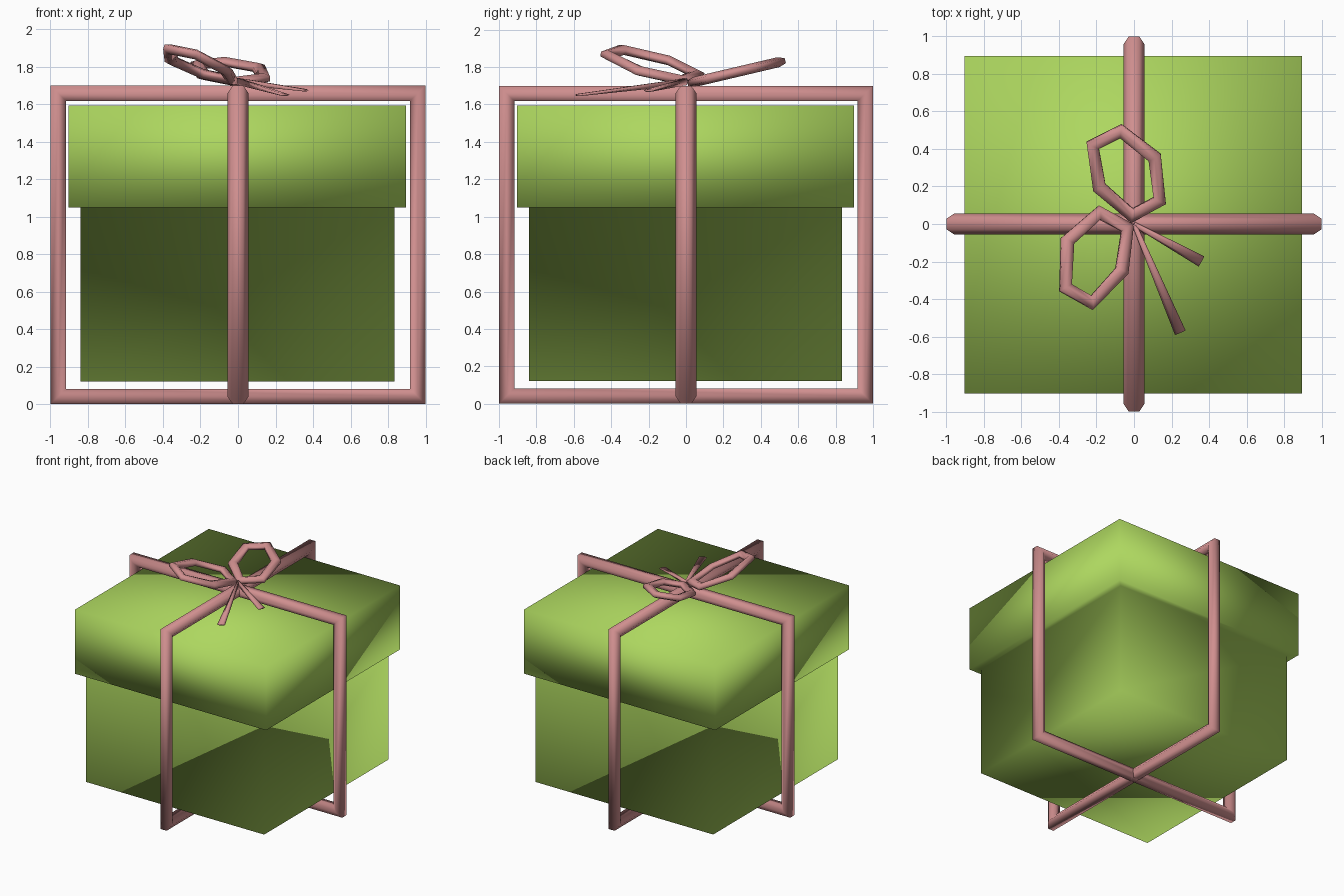
import bpy, bmesh, math
from mathutils import Vector

if "Cube" in bpy.data.objects:
    bpy.data.objects.remove(bpy.data.objects["Cube"])


def material(name, color):
    m = bpy.data.materials.new(name)
    m.diffuse_color = (*color, 1)
    m.use_nodes = True
    m.node_tree.nodes["Principled BSDF"].inputs["Base Color"].default_value = m.diffuse_color
    return m


GREEN = material("leaf green", (0.42, 0.68, 0.115))
PINK = material("ribbon pink", (0.63, 0.275, 0.275))

# six-sided ribbon cross-section: (across, in-plane)
HEX = [(1, 0), (0.5, 1), (-0.5, 1), (-1, 0), (-0.5, -1), (0.5, -1)]


def build(name, rings, mat, closed=False):
    """Skin a list of vertex rings into a smooth object."""
    bm = bmesh.new()
    vs = [[bm.verts.new(p) for p in r] for r in rings]
    n = len(vs[0])
    pairs = list(zip(vs, vs[1:]))
    if closed:
        pairs.append((vs[-1], vs[0]))
    else:
        bm.faces.new(vs[0])
        bm.faces.new(vs[-1])
    for a, b in pairs:
        for i in range(n):
            j = (i + 1) % n
            bm.faces.new((a[i], a[j], b[j], b[i]))
    bmesh.ops.recalc_face_normals(bm, faces=bm.faces)
    for f in bm.faces:
        f.smooth = True
    me = bpy.data.meshes.new(name)
    bm.to_mesh(me)
    bm.free()
    me.materials.append(mat)
    ob = bpy.data.objects.new(name, me)
    bpy.context.collection.objects.link(ob)
    return ob


def band(name, path, width, depth):
    """Closed ribbon band swept round a polygon, mitred at the corners."""
    pts = [Vector(p) for p in path]
    k = len(pts)
    c = sum(pts, Vector()) / k
    nrm = sum(((pts[i] - c).cross(pts[(i + 1) % k] - c) for i in range(k)),
              Vector()).normalized()
    rings = []
    for i, p in enumerate(pts):
        d1 = (p - pts[i - 1]).normalized()
        d2 = (pts[(i + 1) % k] - p).normalized()
        m = (d1 - d2).normalized()
        if m.dot(p - c) < 0:
            m = -m
        rings.append([p + nrm * (w * width) + m * (d * depth) for w, d in HEX])
    return build(name, rings, PINK, closed=True)


def tail(name, start, end):
    """Loose ribbon end, narrow at the knot and flat and wide at the tip."""
    a, b = Vector(start), Vector(end)
    side = (b - a).cross(Vector((0, 0, 1))).normalized()
    up = side.cross(b - a).normalized()
    rings = [[p + side * (w * sw) + up * (d * sd) for w, d in HEX]
             for p, sw, sd in ((a, 0.012, 0.018), (b, 0.031, 0.006))]
    return build(name, rings, PINK)


# box body with the overhanging lid as one stepped shell
def square(s, z):
    return [(x * s - 0.003, y * s - 0.003, z)
            for x, y in ((1, 1), (-1, 1), (-1, -1), (1, -1))]


build("gift_box", [square(0.837, 0.122), square(0.837, 1.05),
                   square(0.9, 1.05), square(0.9, 1.594)], GREEN)

# two crossing ribbon bands
R, LOW, HIGH = 0.959, 0.041, 1.659
corners = [(-R, LOW), (R, LOW), (R, HIGH), (-R, HIGH)]
band("ribbon_side_to_side", [(u, 0, z) for u, z in corners], 0.056, 0.058)
band("ribbon_front_to_back", [(0, u, z) for u, z in corners], 0.056, 0.058)

# bow loops
back = [(-0.01, 0.045), (0.137, 0.125), (0.11, 0.355),
        (-0.07, 0.495), (-0.22, 0.42), (-0.185, 0.195)]
band("bow_loop_back", [(x, y, 1.71 + 0.235 * y) for x, y in back], 0.027, 0.037)
band("bow_loop_front", [(-0.035, -0.02, 1.73), (-0.185, 0.06, 1.76),
                        (-0.355, -0.09, 1.835), (-0.365, -0.34, 1.893),
                        (-0.225, -0.42, 1.865), (-0.065, -0.25, 1.78)],
     0.027, 0.037)

# bow tails
tail("bow_tail_short", (0, 0, 1.722), (0.36, -0.20, 1.674))
tail("bow_tail_long", (0, 0, 1.722), (0.247, -0.58, 1.65))
